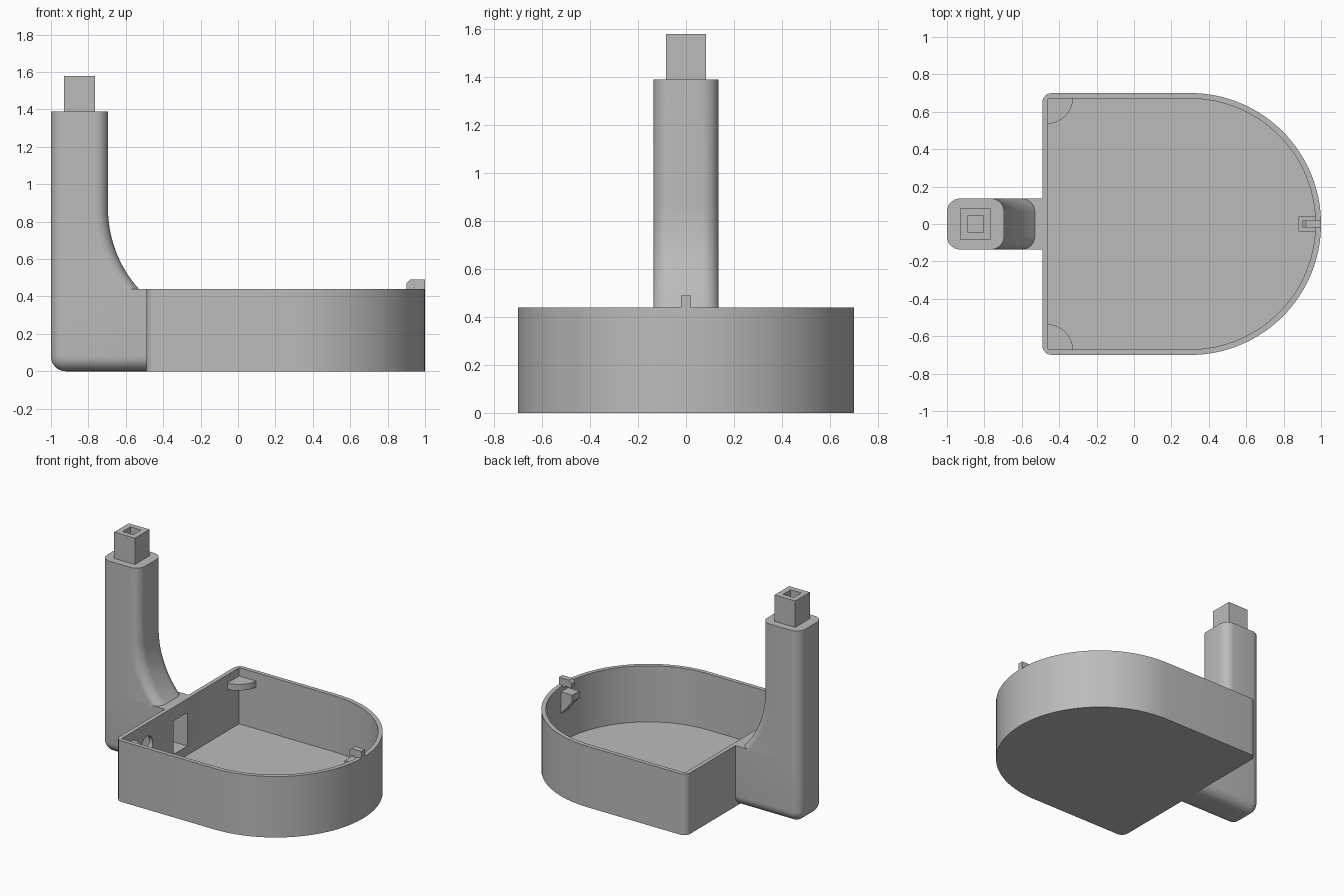
import bpy, bmesh, math
from mathutils import Vector

cube = bpy.data.objects.get("Cube")
if cube:
    bpy.data.objects.remove(cube, do_unlink=True)

GREY = (0.5, 0.5, 0.5, 1.0)
mat = bpy.data.materials.new("plain grey")
mat.use_nodes = True
mat.diffuse_color = GREY
for node in mat.node_tree.nodes:
    if node.type == 'BSDF_PRINCIPLED':
        node.inputs["Base Color"].default_value = GREY


def loft(name, rings):
    """Skin a stack of equal-length rings and cap both ends."""
    bm = bmesh.new()
    rows = [[bm.verts.new(p) for p in ring] for ring in rings]
    n = len(rows[0])
    for a, b in zip(rows, rows[1:]):
        for i in range(n):
            j = (i + 1) % n
            bm.faces.new((a[i], a[j], b[j], b[i]))
    bm.faces.new(rows[0][::-1])
    bm.faces.new(rows[-1])
    bmesh.ops.recalc_face_normals(bm, faces=bm.faces)
    mesh = bpy.data.meshes.new(name)
    bm.to_mesh(mesh)
    bm.free()
    mesh.materials.append(mat)
    obj = bpy.data.objects.new(name, mesh)
    bpy.context.collection.objects.link(obj)
    return obj


def box(name, x0, x1, y0, y1, z0, z1):
    return loft(name, [[(x0, y0, z), (x1, y0, z), (x1, y1, z), (x0, y1, z)]
                       for z in (z0, z1)])


def side_prism(name, profile, half_width):
    """Extrude an xz profile symmetrically along y."""
    return loft(name, [[(x, y, z) for x, z in profile]
                       for y in (-half_width, half_width)])


def arc(cx, cy, r, start, end, steps):
    return [(cx + r * math.cos(math.radians(start + (end - start) * i / steps)),
             cy + r * math.sin(math.radians(start + (end - start) * i / steps)))
            for i in range(steps + 1)]


def at_height(outline, z):
    return [(x, y, z) for x, y in outline]


def activate(obj):
    bpy.ops.object.select_all(action='DESELECT')
    obj.select_set(True)
    bpy.context.view_layer.objects.active = obj


def cut(obj, cutter):
    mod = obj.modifiers.new("cut", 'BOOLEAN')
    mod.operation = 'DIFFERENCE'
    mod.solver = 'EXACT'
    mod.object = cutter
    activate(obj)
    bpy.ops.object.modifier_apply(modifier=mod.name)


# Tray: D-shaped shell with a floor
RIM = 0.44


def d_outline(back, half, corner):
    return (arc(0.30, 0, half, -90, 90, 64)
            + arc(back + corner, half - corner, corner, 90, 180, 6)
            + arc(back + corner, -half + corner, corner, 180, 270, 6))


outer = d_outline(-0.49, 0.70, 0.05)
inner = d_outline(-0.46, 0.67, 0.003)
tray = loft("tray", [at_height(outer, 0), at_height(outer, RIM),
                     at_height(inner, RIM), at_height(inner, 0.035)])


# Arm: upright post flaring into a neck that meets the tray
def post_ring(z, x1, r_front, inset=0.0):
    x0, h = -1.0 + inset, 0.136 - inset
    rb = max(0.07 - inset, 0.015)
    return at_height(arc(x0 + rb, -h + rb, rb, 180, 270, 8)
                     + arc(x1 - r_front, -h + r_front, r_front, 270, 360, 8)
                     + arc(x1 - r_front, h - r_front, r_front, 0, 90, 8)
                     + arc(x0 + rb, h - rb, rb, 90, 180, 8), z)


NECK, FLARE_TOP, FLARE_R, FRONT = -0.475, 0.87, 0.643, -0.695
rings = []
BOTTOM_R = 0.08
for i in range(9):
    a = math.radians(90 * i / 8)
    rings.append(post_ring(BOTTOM_R * (1 - math.sin(a)), NECK, 0.002,
                           BOTTOM_R * (1 - math.cos(a))))
# first ring is the flat underside, so its inset runs from full to none
rings = [post_ring(BOTTOM_R * (1 - math.cos(math.radians(90 * i / 8))), NECK, 0.002,
                   BOTTOM_R * (1 - math.sin(math.radians(90 * i / 8))))
         for i in range(9)]
rings.append(post_ring(RIM, NECK, 0.002))
for i in range(17):
    z = RIM + (FLARE_TOP - RIM) * i / 16
    x = FRONT + FLARE_R - math.sqrt(FLARE_R ** 2 - (FLARE_TOP - z) ** 2)
    rings.append(post_ring(z, x, 0.07))
rings.append(post_ring(1.39, FRONT, 0.07))
arm = loft("arm", rings)

# Square peg on top of the arm
peg = box("peg", -0.93, -0.765, -0.083, 0.083, 1.385, 1.58)

# Cable shaft, neck passage and round wall hole
shaft = box("shaft_cutter", -0.89, -0.805, -0.044, 0.044, 0.2, 1.7)
passage = box("passage_cutter", -0.9, -0.42, -0.08, 0.08, 0.1, 0.34)
hole = loft("hole_cutter", [[(x, y, z) for y, z in arc(-0.38, 0.28, 0.065, 0, 345, 23)]
                            for x in (-0.55, -0.42)])
for target, cutter in ((arm, shaft), (peg, shaft), (arm, passage),
                       (tray, passage), (tray, hole)):
    cut(target, cutter)
for cutter in (shaft, passage, hole):
    bpy.data.objects.remove(cutter, do_unlink=True)

# Quarter-round ledges in the two square corners
parts = [tray, arm, peg]
for side, label in ((1, "left"), (-1, "right")):
    outline = [(-0.47, side * 0.68)] + [
        (x, side * y) for x, y in arc(-0.47, 0.68, 0.145, 270, 360, 16)]
    parts.append(loft(label + "_corner_ledge",
                      [at_height(outline, 0.335), at_height(outline, 0.38)]))

# Catch on the rim, and the wedge below it on the inner wall
parts.append(side_prism("rim_catch", [(0.90, 0.435), (0.90, 0.47), (0.92, 0.49),
                                      (1.0, 0.49), (1.0, 0.43), (0.95, 0.43),
                                      (0.94, 0.445), (0.93, 0.435)], 0.02))
parts.append(side_prism("inner_wedge", [(0.98, 0.40), (0.88, 0.40),
                                        (0.88, 0.35), (0.98, 0.23)], 0.04))

for part in parts:
    activate(part)
    bpy.ops.object.shade_smooth_by_angle(angle=math.radians(30))
